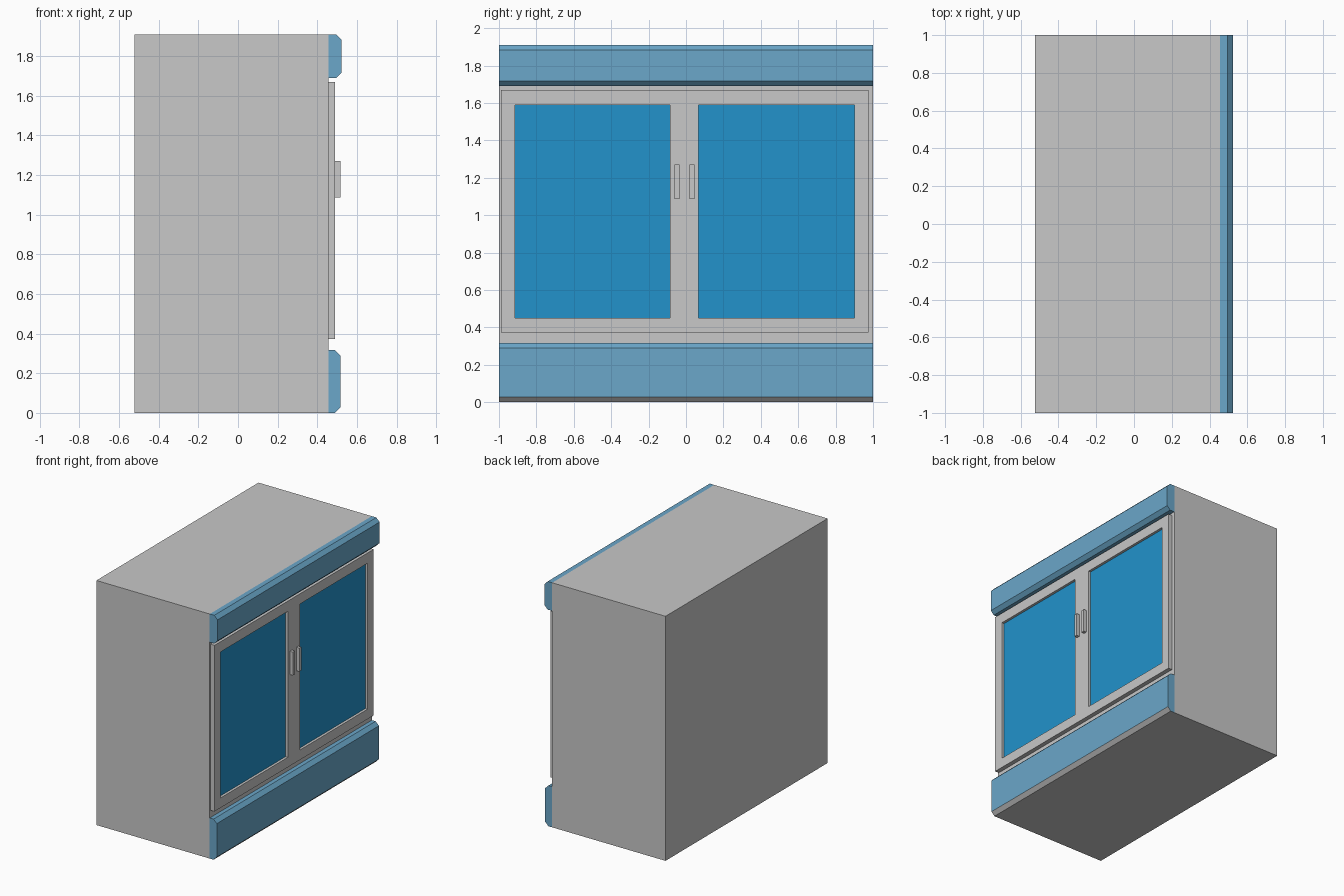
import bpy, bmesh
from mathutils import Vector

if "Cube" in bpy.data.objects:
    bpy.data.objects.remove(bpy.data.objects["Cube"])


def material(name, color):
    m = bpy.data.materials.new(name)
    m.diffuse_color = (*color, 1)
    m.use_nodes = True
    m.node_tree.nodes["Principled BSDF"].inputs["Base Color"].default_value = m.diffuse_color
    return m


GREY = material("light_grey", (0.58, 0.58, 0.58))
TRIM = material("soft_blue", (0.145, 0.385, 0.585))
GLASS = material("bright_blue", (0.016, 0.29, 0.597))


def finish(name, bm, *mats):
    bmesh.ops.recalc_face_normals(bm, faces=bm.faces)
    me = bpy.data.meshes.new(name)
    bm.to_mesh(me)
    bm.free()
    for m in mats:
        me.materials.append(m)
    ob = bpy.data.objects.new(name, me)
    bpy.context.collection.objects.link(ob)
    return ob


def box(name, x, y, z, mat):
    bm = bmesh.new()
    bmesh.ops.create_cube(bm, size=1)
    for v in bm.verts:
        v.co = Vector([r[0] if c < 0 else r[1] for c, r in zip(v.co, (x, y, z))])
    return finish(name, bm, mat)


def extrude(bm, faces, offset):
    geom = bmesh.ops.extrude_face_region(bm, geom=faces)["geom"]
    verts = [g for g in geom if isinstance(g, bmesh.types.BMVert)]
    bmesh.ops.translate(bm, verts=verts, vec=offset)


def trim(name, x0, x1, z0, z1, c=0.028, grey_underside=False):
    """Full-width moulding with chamfered front edges."""
    profile = [(x0, z0), (x1 - c, z0), (x1, z0 + c),
               (x1, z1 - c), (x1 - c, z1), (x0, z1)]
    bm = bmesh.new()
    face = bm.faces.new([bm.verts.new((x, -1, z)) for x, z in profile])
    extrude(bm, [face], (0, 2, 0))
    bmesh.ops.recalc_face_normals(bm, faces=bm.faces)
    for f in bm.faces:
        f.material_index = int(grey_underside and f.normal.z < -0.3)
    return finish(name, bm, TRIM, GREY)


# Cabinet carcass
FRONT = 0.456
box("cabinet_body", (-0.523, FRONT), (-1, 1), (0, 1.91), GREY)

# Mouldings
trim("top_trim", FRONT, 0.523, 1.69, 1.91)
trim("base_trim", FRONT, 0.517, 0, 0.317, grey_underside=True)

# Door frame with two openings: grid of cells, skipping the windows
ys = [-0.99, -0.915, -0.085, 0.068, 0.9, 0.975]
zs = [0.373, 0.45, 1.59, 1.67]
bm = bmesh.new()
grid = [[bm.verts.new((FRONT, y, z)) for z in zs] for y in ys]
cells = [bm.faces.new((grid[i][j], grid[i + 1][j], grid[i + 1][j + 1], grid[i][j + 1]))
         for i in range(5) for j in range(3) if not (j == 1 and i in (1, 3))]
extrude(bm, cells, (0.034, 0, 0))
finish("door_frame", bm, GREY)

# Recessed panels and handles
for side, i, hy in (("left", 1, -0.061), ("right", 3, 0.019)):
    box(side + "_panel", (FRONT, 0.47), (ys[i], ys[i + 1]), (zs[1], zs[2]), GLASS)
    box(side + "_handle", (0.49, 0.516), (hy, hy + 0.026), (1.087, 1.27), GREY)
